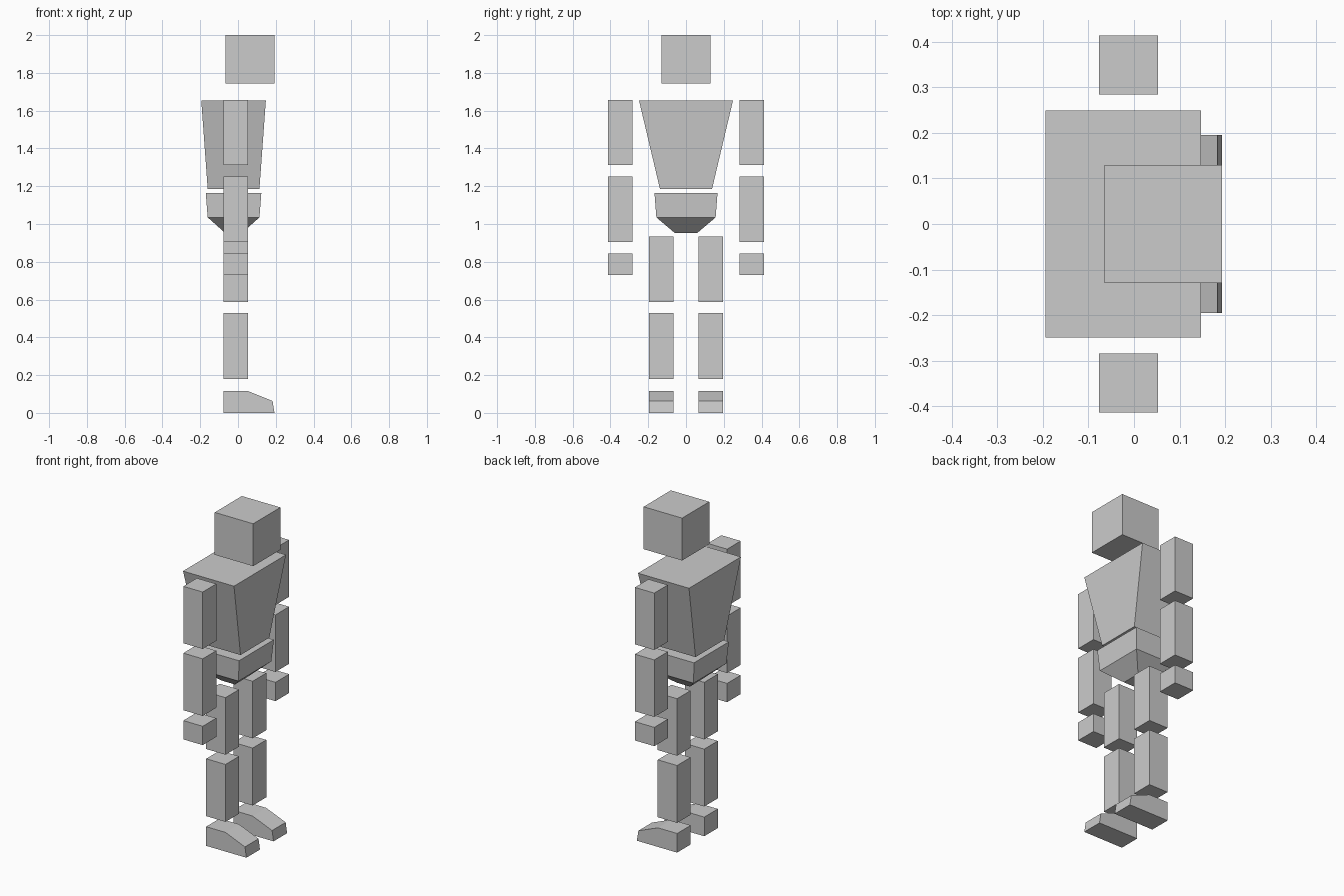
import bpy

if "Cube" in bpy.data.objects:
    bpy.data.objects.remove(bpy.data.objects["Cube"])


def make(name, verts, faces):
    mesh = bpy.data.meshes.new(name)
    mesh.from_pydata(verts, [], faces)
    obj = bpy.data.objects.new(name, mesh)
    bpy.context.collection.objects.link(obj)
    return obj


def stack(name, levels, cx=0.0, cy=0.0):
    """Rectangular sections (z, half x, half y) listed from bottom to top."""
    verts, faces = [], [(3, 2, 1, 0)]
    for z, hx, hy in levels:
        verts += [(cx + sx * hx, cy + sy * hy, z)
                  for sx, sy in ((-1, -1), (1, -1), (1, 1), (-1, 1))]
    for k in range(0, 4 * (len(levels) - 1), 4):
        faces += [(k + i, k + (i + 1) % 4, k + 4 + (i + 1) % 4, k + 4 + i)
                  for i in range(4)]
    n = len(verts)
    faces.append((n - 4, n - 3, n - 2, n - 1))
    return make(name, verts, faces)


def box(name, z0, z1, half, cx, cy):
    return stack(name, [(z0, half, half), (z1, half, half)], cx, cy)


def extrude_profile(name, profile, y0, y1):
    """Extrude a counter-clockwise x-z outline along y."""
    n = len(profile)
    verts = [(x, y, z) for y in (y0, y1) for x, z in profile]
    faces = [tuple(range(n)), tuple(reversed(range(n, 2 * n)))]
    faces += [(i, n + i, n + (i + 1) % n, (i + 1) % n) for i in range(n)]
    return make(name, verts, faces)


# Head, tapered chest and hips
stack("head", [(1.743, 0.129, 0.13), (2.0, 0.129, 0.13)], 0.064)
stack("chest", [(1.186, 0.137, 0.138), (1.655, 0.171, 0.249)], -0.0235)
stack("hips", [(0.953, 0.045, 0.06), (1.035, 0.137, 0.157),
               (1.165, 0.147, 0.167)], -0.0235)

# Arms and legs, both sides
LIMBS = [("upper_arm", 1.312, 1.657, 0.349), ("forearm", 0.906, 1.252, 0.349),
         ("hand", 0.729, 0.843, 0.349), ("thigh", 0.587, 0.933, 0.13),
         ("shin", 0.18, 0.528, 0.13)]
FOOT = [(-0.077, 0), (0.193, 0), (0.183, 0.063), (0.052, 0.116), (-0.077, 0.116)]
for side, s in (("left", 1), ("right", -1)):
    for part, z0, z1, y in LIMBS:
        box(f"{side}_{part}", z0, z1, 0.065, -0.012, s * y)
    # Foot with sloping toe, pointing along +x
    extrude_profile(f"{side}_foot", FOOT, s * 0.13 - 0.065, s * 0.13 + 0.065)
